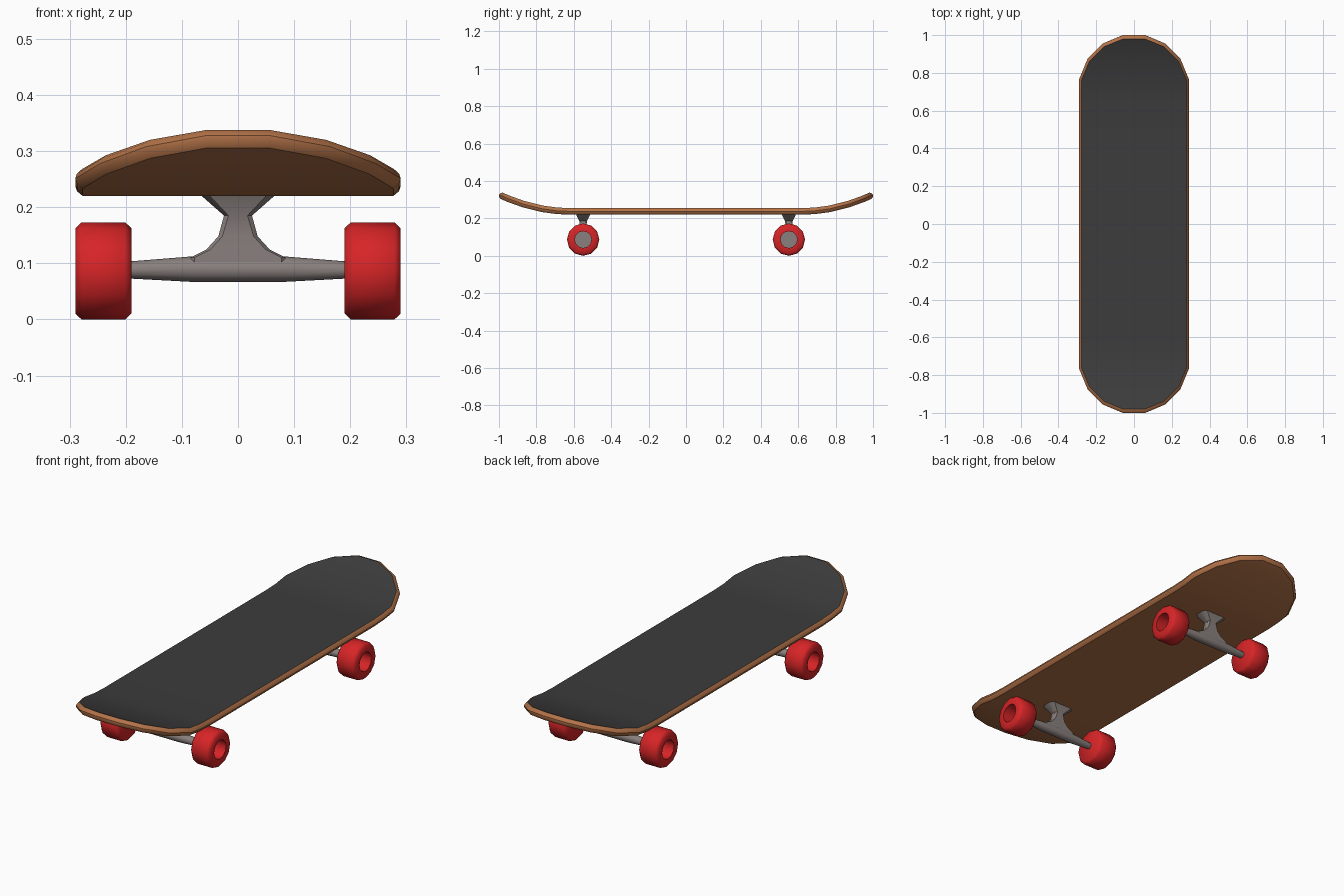
import bpy, bmesh
from math import sin, cos, pi, radians, atan

if "Cube" in bpy.data.objects:
    bpy.data.objects.remove(bpy.data.objects["Cube"])


def material(name, rgb):
    m = bpy.data.materials.new(name)
    m.diffuse_color = (*rgb, 1)
    m.use_nodes = True
    m.node_tree.nodes["Principled BSDF"].inputs["Base Color"].default_value = m.diffuse_color
    return m


WOOD = material("wood", (0.45, 0.17, 0.065))
GRIP = material("dark grip", (0.045, 0.045, 0.045))
RED = material("red wheel", (0.68, 0.018, 0.02))
METAL = material("grey metal", (0.25, 0.215, 0.205))


def loft(name, rings, mats, angle, strips=False, end_mat=0):
    """Skin a stack of equal rings; cap both ends, the last cap with end_mat."""
    bm = bmesh.new()
    vs = [[bm.verts.new(p) for p in ring] for ring in rings]
    n = len(vs[0])
    for a, b in zip(vs, vs[1:]):
        for i in range(n):
            j = (i + 1) % n
            bm.faces.new((a[i], a[j], b[j], b[i]))
    for ring, mat in ((vs[0], 0), (vs[-1], end_mat)):
        if strips:   # ring is symmetric: bridge vertex i with vertex n-1-i
            caps = [(ring[i], ring[i + 1], ring[n - 2 - i], ring[n - 1 - i])
                    for i in range(n // 2 - 1)]
        else:
            caps = [ring]
        for c in caps:
            bm.faces.new(c).material_index = mat
    bmesh.ops.recalc_face_normals(bm, faces=bm.faces[:])
    me = bpy.data.meshes.new(name)
    bm.to_mesh(me)
    bm.free()
    for m in mats:
        me.materials.append(m)
    for f in me.polygons:
        f.use_smooth = True
    me.set_sharp_from_angle(angle=radians(angle))
    ob = bpy.data.objects.new(name, me)
    bpy.context.collection.objects.link(ob)
    return ob


# Deck: rounded plank outline, bent upward at both ends
def deck_ring(inset, off):
    r = (0.29 - inset) / cos(pi / 16)
    arc = [(r * sin(a), 0.71 + r * cos(a)) for a in
           [radians(78.75 - 22.5 * k) for k in range(4)]]
    half = [(0.29 - inset, y) for y in (0.3, 0.62, 0.69)] + arc
    right = [(x, -y) for x, y in reversed(half)] + half
    pts = []
    for x, y in right + [(-x, y) for x, y in reversed(right)]:
        s = 1 if y > 0 else -1
        t = max(0, (abs(y) - 0.62) / 0.38)
        slope = atan(2 * 0.09 * t / 0.38)
        pts.append((x, y - s * off * sin(slope),
                    0.2375 + 0.09 * t * t + off * cos(slope)))
    return pts


loft("deck", [deck_ring(i, o) for i, o in
              ((0.013, -0.0175), (0.003, -0.009), (0, 0),
               (0.003, 0.009), (0.012, 0.0175))],
     [WOOD, GRIP], 35, strips=True, end_mat=1)


def disc(x, r, y, z, n=12):
    return [(x, y + r * sin(2 * pi * k / n), z + r * cos(2 * pi * k / n))
            for k in range(n)]


def post_ring(z, hx, hy, y):
    c = 0.4 * hy   # chamfered rectangle
    q = [(hx, hy - c), (hx - c, hy)]
    loop = q + [(-a, b) for a, b in reversed(q)]
    loop += [(-a, -b) for a, b in loop]
    return [(a, y + b, z) for a, b in loop]


WHEEL = [(0.19, 0.076), (0.201, 0.0865), (0.279, 0.0865), (0.29, 0.076),
         (0.29, 0.045), (0.2, 0.045)]

for end, y in (("front", -0.55), ("rear", 0.55)):
    # Truck: tapered axle and flared post
    loft(end + "_axle", [disc(x, r, y, z) for x, r, z in
                         ((-0.197, 0.015, 0.088), (-0.085, 0.0225, 0.0895),
                          (0.085, 0.0225, 0.0895), (0.197, 0.015, 0.088))],
         [METAL], 40)
    loft(end + "_truck_post", [post_ring(z, hx, hy, y) for z, hx, hy in
                               ((0.09, 0.085, 0.018), (0.11, 0.085, 0.018),
                                (0.124, 0.057, 0.018), (0.148, 0.035, 0.018),
                                (0.185, 0.025, 0.02), (0.222, 0.067, 0.038))],
         [METAL], 40)
    # Wheels: red tyre with a deep recess ending in a grey hub
    for side, s in (("left", -1), ("right", 1)):
        loft(f"{end}_{side}_wheel",
             [disc(s * x, r, y, 0.0865) for x, r in WHEEL],
             [RED, METAL], 50, end_mat=1)
